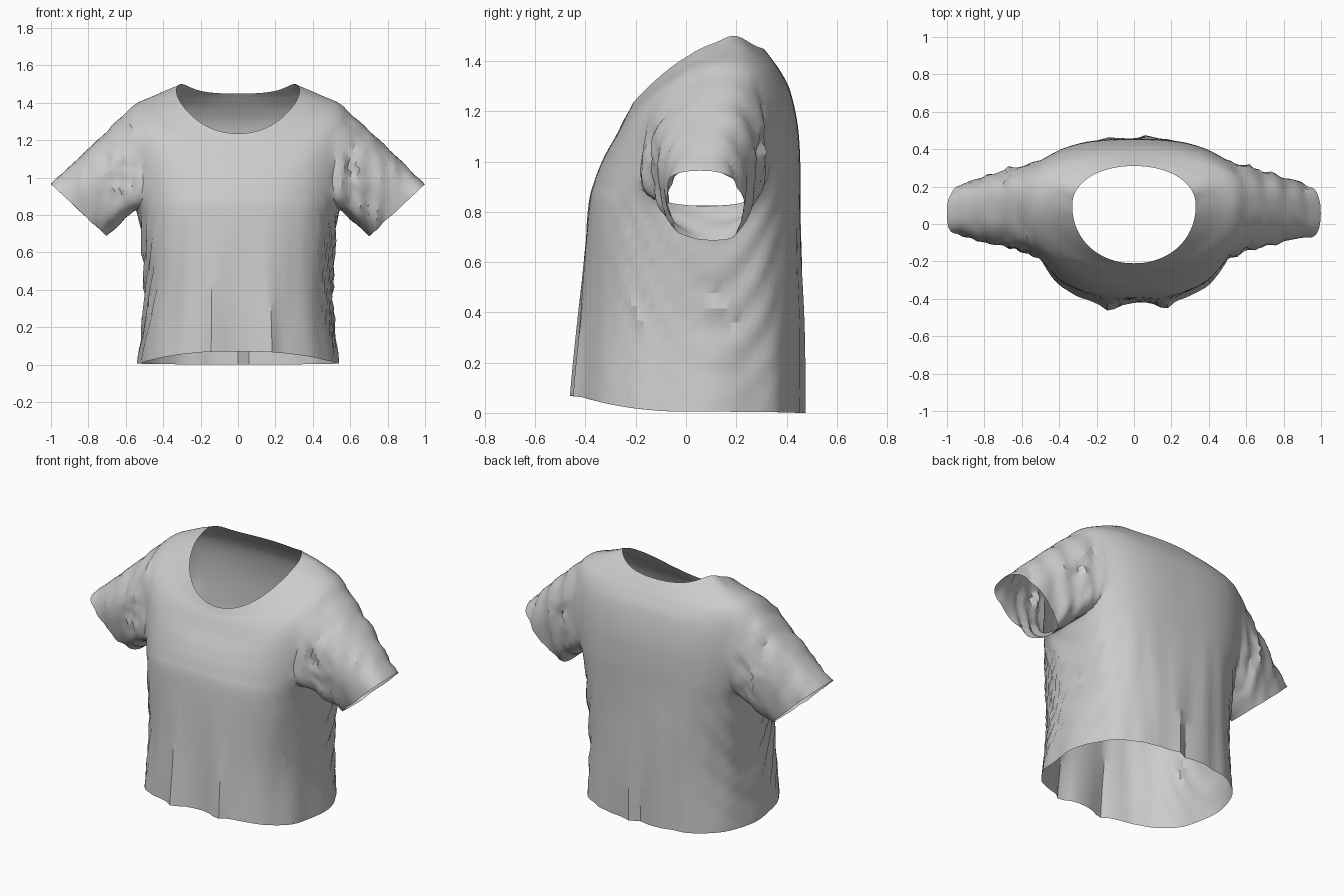
import bpy, bmesh
from math import sin, cos, pi, exp, atan2
from mathutils import Vector, noise

if "Cube" in bpy.data.objects:
    bpy.data.objects.remove(bpy.data.objects["Cube"])

# Body rings: z front, z side, z back, half width, y front, y back, y side, roundness
RINGS = [
    (.07, .005, .0, .535, -.435, .46, .05, 2.5),
    (.40, .36, .36, .50, -.415, .46, .06, 2.6),
    (.80, .75, .78, .525, -.39, .455, .08, 2.8),
    (.92, .88, .98, .56, -.365, .455, .10, 2.7),
    (1.02, 1.08, 1.14, .59, -.325, .445, .12, 2.6),
    (1.10, 1.25, 1.28, .60, -.28, .415, .13, 2.6),
    (1.17, 1.375, 1.36, .58, -.245, .375, .14, 2.4),
    (1.205, 1.43, 1.415, .45, -.225, .335, .14, 2.2),
    (1.235, 1.455, 1.445, .33, -.21, .31, .10, 2.1)]
SUB, COLS, ARM, LOW, HIGH, STEPS = 7, 96, 10.5, 18, 43, 16


def spline(t):
    i = min(int(t), len(RINGS) - 2)
    f = t - i
    g = [RINGS[min(max(i + k, 0), len(RINGS) - 1)] for k in (-1, 0, 1, 2)]
    return [.5 * (2*b + (c-a)*f + (2*a-5*b+4*c-d)*f*f + (3*b-a-3*c+d)*f**3)
            for a, b, c, d in zip(*g)]


def power(v, n):
    return (1 if v >= 0 else -1) * abs(v) ** (2 / n)


def bump(v, width):
    return exp(-(v / width) ** 2)


def body_point(t, a):
    zf, zs, zb, w, yf, yb, yc, n = spline(t)
    c, s = cos(a), sin(a)
    x = w * power(c, n)
    y = yc + power(s, n) * (yb - yc if s > 0 else yc - yf)
    slope = 2 - .55 * min(1, max(0, t - 5)) if s < 0 else 2
    z = zs + ((zb if s > 0 else zf) - zs) * abs(s) ** slope
    # raised neckline beside the nape
    if s > -.2:
        z += .047 * bump(s - .42, .36) * max(0, (t - 6.4) / 1.6)
    # hanging pleats at the front and back hem
    hang = max(0, 1 - z / .75)
    if s < 0:
        y -= hang * (.05*bump(x+.13, .035) + .03*bump(x-.17, .035) - .02*bump(x-.02, .07))
    else:
        y += hang * (.015*bump(x-.07, .03) - .02*bump(x-.01, .025))
    return Vector((x, y, z))


bm = bmesh.new()
grid = [[bm.verts.new(body_point(r / SUB, 2*pi*k/COLS)) for k in range(COLS)]
        for r in range((len(RINGS) - 1) * SUB + 1)]


def in_armhole(r, k):
    dk = (k + .5 + COLS / 4) % (COLS / 2) - COLS / 4
    dr = (r + .5 - (LOW + HIGH) / 2) / ((HIGH - LOW) / 2)
    return abs(dk / ARM) ** 2.4 + abs(dr) ** 2.4 < 1


# Torso faces, leaving a rounded armhole on each side
for r in range(len(grid) - 1):
    for k in range(COLS):
        if not in_armhole(r, k):
            n = (k + 1) % COLS
            bm.faces.new((grid[r][k], grid[r][n], grid[r+1][n], grid[r+1][k]))

# Sleeves lofted from armholes to cuffs
sleeve = set()
for sx, mid in ((1, 0), (-1, COLS // 2)):
    edge = []
    for r in range(LOW, HIGH + 1):
        for d in range(-12, 13):
            v = grid[r][(mid + d) % COLS]
            if v.link_faces and v.is_boundary:
                edge.append((atan2((r - (LOW + HIGH) / 2) / 12.5, d / ARM), v))
    loop = [v for _, v in sorted(edge, key=lambda e: e[0])]
    count = len(loop)
    for _ in range(8):
        even = [(loop[i-1].co + 2*loop[i].co + loop[(i+1) % count].co) / 4 for i in range(count)]
        for v, p in zip(loop, even):
            v.co = p
    start, prev = [v.co.copy() for v in loop], loop
    for j in range(1, STEPS + 1):
        t, ring = j / STEPS, []
        for p in start:
            th = atan2((p.y - .11) / .25, (p.z - 1.1) / .27)
            u, v = power(cos(th), 2.6), power(sin(th), 2.6)
            cuff = Vector((sx * (.85 + .15*u), .08 + .15*v - .015*u, .825 + .14*u))
            ring.append(bm.verts.new(p.lerp(cuff, t)))
        for i in range(count):
            n = (i + 1) % count
            bm.faces.new((prev[i], prev[n], ring[n], ring[i]))
        sleeve.update(ring)
        prev = ring

bmesh.ops.delete(bm, geom=[v for v in bm.verts if not v.link_faces], context='VERTS')

# Soften the shoulder seams
seam = [v for v in bm.verts if .4 < abs(v.co.x) < .7 and v.co.z > .72 and not v.is_boundary]
for _ in range(5):
    bmesh.ops.smooth_vert(bm, verts=seam, factor=.5, use_axis_x=True, use_axis_y=True, use_axis_z=True)
bmesh.ops.recalc_face_normals(bm, faces=bm.faces)
bm.normal_update()

# Cloth folds pushed along the normals
moves = []
for v in bm.verts:
    x, y, z = v.co
    flank = min(1, max(0, (abs(x) - .36) / .12))
    if v in sleeve:
        side = .35 + .65 * min(1, abs(v.normal.y) * 1.3)
        d = side * .02 * noise.noise(Vector((x*19, y*6, z*4)))
        d += .03 * bump(abs(x) - .63, .06) * bump(z - 1.02, .14) * noise.noise(Vector((x*26, y*14, z*14)))
    else:
        low = min(1, max(0, (.9 - z) / .3))
        d = low * .012 * noise.noise(Vector((x*11, y*6, z*1.5)))
        swag = z - 4*(y - .1)**2 + .06 * noise.noise(Vector((x*3, y*4, z*4)))
        d += low * flank * .011 * sin(34 * swag) * min(1, z / .3)
    moves.append((v, v.normal * d))
for v, d in moves:
    v.co += d
    v.co.z = max(v.co.z, 0)

mesh = bpy.data.meshes.new("shirt")
bm.to_mesh(mesh)
bm.free()
shirt = bpy.data.objects.new("shirt", mesh)
bpy.context.collection.objects.link(shirt)
bpy.context.view_layer.objects.active = shirt
shirt.select_set(True)
bpy.ops.object.shade_smooth_by_angle(angle=.5)
